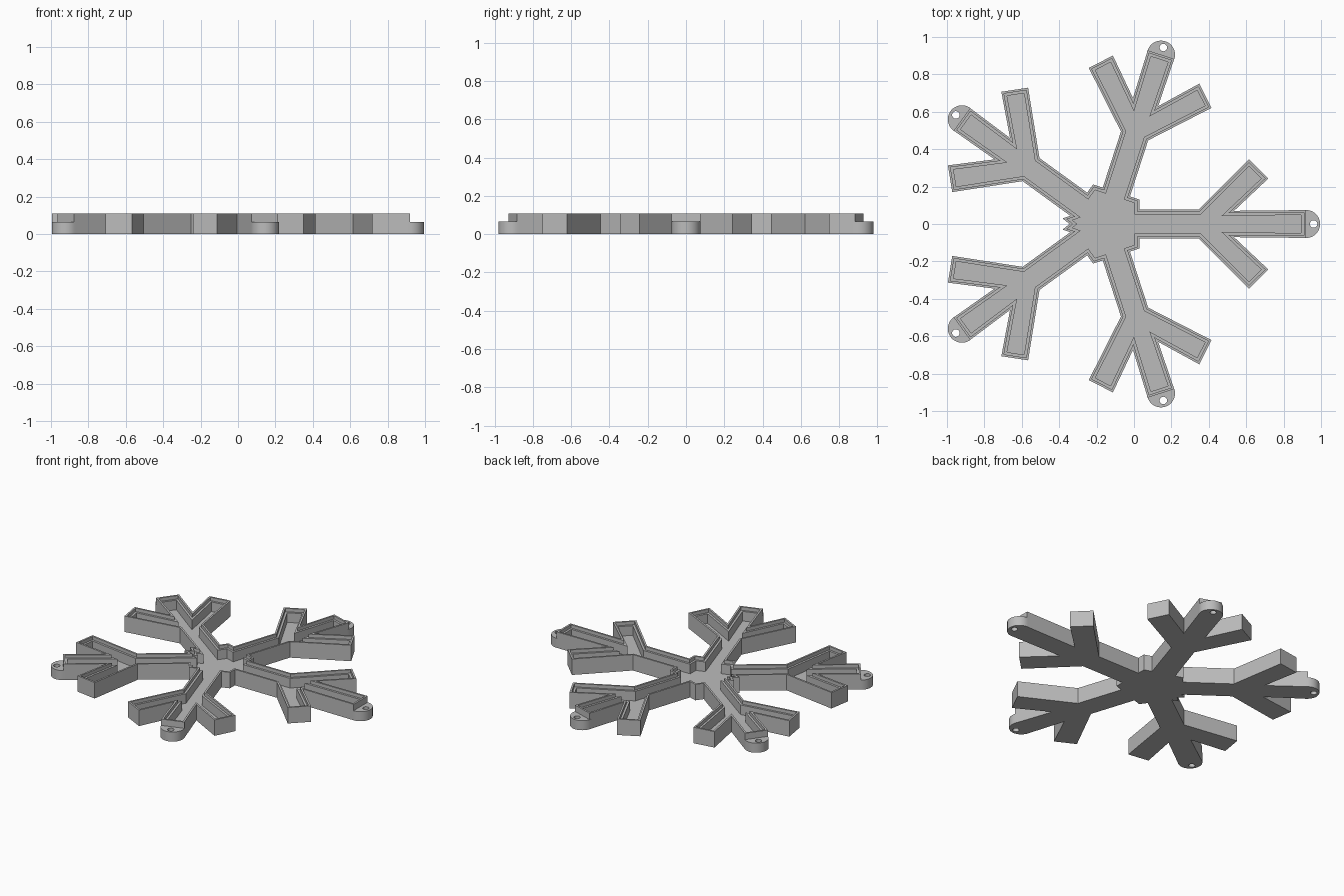
import bpy, bmesh
from math import sin, cos, pi, radians
from mathutils import Vector

cube = bpy.data.objects.get("Cube")
if cube:
    bpy.data.objects.remove(cube, do_unlink=True)

HUB = Vector((-0.15, 0))      # where the arms meet
HALF = 0.0765                 # half width of an arm
HEIGHT, LEDGE, FLOOR, LUG = 0.108, 0.085, 0.02, 0.065
RIM, WALL = 0.012, 0.026      # distances in from the outline
REACH = [1.07, 0.952, 0.952, 0.952, 0.952]

grey = bpy.data.materials.new("plain grey")
grey.use_nodes = True
colour = (0.5, 0.5, 0.5, 1)
grey.diffuse_color = colour
grey.node_tree.nodes["Principled BSDF"].inputs["Base Color"].default_value = colour


def turn(p, angle):
    x, y = p
    return HUB + Vector((x * cos(angle) - y * sin(angle), x * sin(angle) + y * cos(angle)))


def outline():
    pts = []
    for k, reach in enumerate(REACH):
        side = [(0.18, HALF), (0.495, HALF), (0.765, 0.345), (0.868, 0.243),
                (0.685, HALF - 0.006), (reach, HALF - 0.002)]
        arm = [(x, -y) for x, y in side] + side[::-1]
        angle = k * radians(72)
        pts += [turn(p, angle) for p in arm]
        # hub corner between this arm and the next, notched at the back
        if k == 2:
            pts += [HUB + Vector(p) for p in ((-0.232, 0.03), (-0.195, 0), (-0.232, -0.03))]
        else:
            pts.append(turn((0.2225, 0), angle + radians(36)))
    return pts


def inset(pts, d):
    # mitred inward offset of a counter-clockwise polygon
    out = []
    for i, p in enumerate(pts):
        a = (p - pts[i - 1]).normalized()
        b = (pts[(i + 1) % len(pts)] - p).normalized()
        na, nb = Vector((-a.y, a.x)), Vector((-b.y, b.x))
        out.append(p + (na + nb) * d / (1 + na.dot(nb)))
    return out


def finish(name, mesh):
    mesh.materials.clear()
    mesh.materials.append(grey)
    obj = bpy.data.objects.new(name, mesh)
    bpy.context.collection.objects.link(obj)
    return obj


# Open tray: outer wall, rim, inner ledge and floor
bm = bmesh.new()
shape = outline()
rings = []
for d, z in ((0, 0), (0, HEIGHT), (RIM, HEIGHT), (RIM, LEDGE), (WALL, LEDGE), (WALL, FLOOR)):
    rings.append([bm.verts.new((p.x, p.y, z)) for p in inset(shape, d)])
for low, high in zip(rings, rings[1:]):
    for i in range(len(low)):
        j = (i + 1) % len(low)
        bm.faces.new((low[i], low[j], high[j], high[i]))
bm.faces.new(rings[0][::-1])
bm.faces.new(rings[-1])
mesh = bpy.data.meshes.new("snowflake_tray")
bm.to_mesh(mesh)
bm.free()
finish("snowflake_tray", mesh)


# Rounded hanging lugs with a hole at each arm tip
def lug(name, reach, angle):
    curve = bpy.data.curves.new(name, "CURVE")
    curve.dimensions, curve.fill_mode = "2D", "BOTH"
    curve.extrude = LUG / 2
    r = 0.075
    arc = [(reach + r * cos(t), r * sin(t)) for t in (pi * i / 24 - pi / 2 for i in range(25))]
    tab = [(reach - 0.01, -r)] + arc + [(reach - 0.01, r)]
    hole = [(reach + 0.04 + 0.02 * cos(t), 0.02 * sin(t)) for t in (pi * i / 12 for i in range(24))]
    for loop in (tab, hole):
        spline = curve.splines.new("POLY")
        spline.points.add(len(loop) - 1)
        for point, p in zip(spline.points, loop):
            q = turn(p, angle)
            point.co = (q.x, q.y, 0, 1)
        spline.use_cyclic_u = True
    temp = bpy.data.objects.new(name + "_curve", curve)
    bpy.context.collection.objects.link(temp)
    bpy.context.view_layer.update()
    solid = bpy.data.meshes.new_from_object(temp.evaluated_get(bpy.context.evaluated_depsgraph_get()))
    bpy.data.objects.remove(temp, do_unlink=True)
    obj = finish(name, solid)
    obj.location.z = LUG / 2
    bpy.context.view_layer.objects.active = obj
    obj.select_set(True)
    bpy.ops.object.shade_smooth_by_angle(angle=radians(30))
    obj.select_set(False)


for k, reach in enumerate(REACH):
    lug(f"hanging_lug_{k + 1}", reach, k * radians(72))
